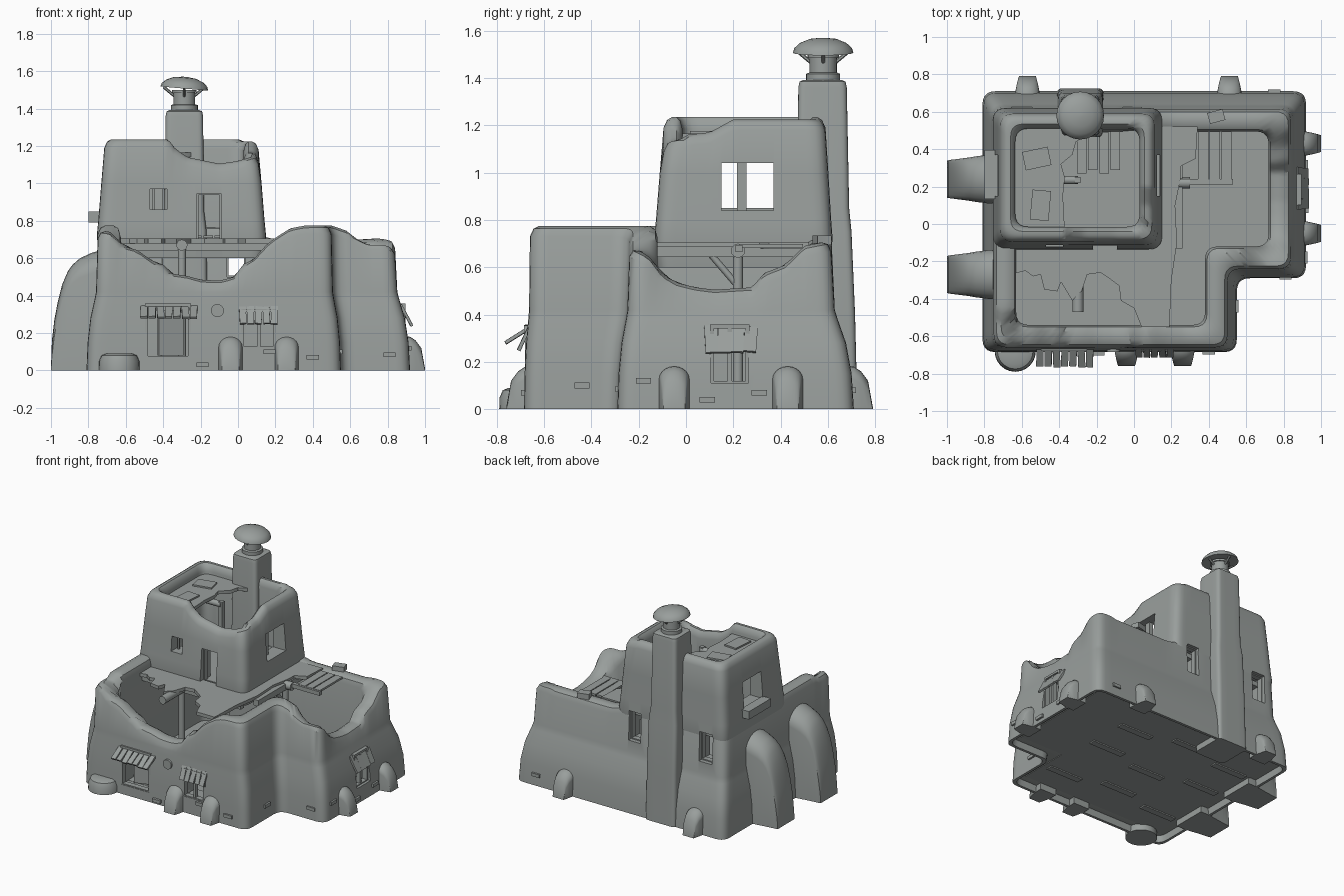
import bpy, bmesh, math, random
from mathutils import Matrix, Vector

random.seed(4)
cube = bpy.data.objects.get("Cube")
if cube:
    bpy.data.objects.remove(cube, do_unlink=True)

clay = bpy.data.materials.new("grey clay")
clay.use_nodes = True
clay.diffuse_color = (0.32, 0.345, 0.335, 1)
clay.node_tree.nodes["Principled BSDF"].inputs["Base Color"].default_value = clay.diffuse_color

FRONT, RIGHT, BACK, LEFT = 0, 90, 180, -90


def side(angle):
    return Matrix.Rotation(math.radians(angle), 4, 'Z')


def finish(bm, name, matrix=Matrix(), smooth=35):
    bmesh.ops.transform(bm, matrix=matrix, verts=bm.verts)
    bmesh.ops.recalc_face_normals(bm, faces=bm.faces)
    mesh = bpy.data.meshes.new(name)
    bm.to_mesh(mesh)
    bm.free()
    mesh.materials.append(clay)
    ob = bpy.data.objects.new(name, mesh)
    bpy.context.collection.objects.link(ob)
    if smooth:
        bpy.ops.object.select_all(action='DESELECT')
        ob.select_set(True)
        bpy.context.view_layer.objects.active = ob
        bpy.ops.object.shade_smooth_by_angle(angle=math.radians(smooth))
    return ob


def loft(name, rings, wrap=False, matrix=Matrix()):
    bm = bmesh.new()
    rows = [[bm.verts.new(p) for p in r] for r in rings]
    pairs = list(zip(rows, rows[1:])) + ([(rows[-1], rows[0])] if wrap else [])
    for a, b in pairs:
        for i in range(len(a)):
            j = (i + 1) % len(a)
            bm.faces.new((a[i], a[j], b[j], b[i]))
    if not wrap:
        bm.faces.new(rows[0])
        bm.faces.new(rows[-1])
    return finish(bm, name, matrix)


def box(name, size, loc, rot=(0, 0, 0), matrix=Matrix()):
    bm = bmesh.new()
    bmesh.ops.create_cube(bm, size=1)
    turn = Matrix.Translation(loc)
    for axis, a in zip('XYZ', rot):
        turn = turn @ Matrix.Rotation(math.radians(a), 4, axis)
    return finish(bm, name, matrix @ turn @ Matrix.Diagonal((*size, 1)), 0)


def rod(name, a, b, r, sides=12):
    a, b = Vector(a), Vector(b)
    bm = bmesh.new()
    bmesh.ops.create_cone(bm, cap_ends=True, segments=sides, radius1=r, radius2=r, depth=(b - a).length)
    turn = (b - a).to_track_quat('Z', 'Y').to_matrix().to_4x4()
    return finish(bm, name, Matrix.Translation((a + b) / 2) @ turn)


def slab(name, pts, z0, z1):
    return loft(name, [[(x, y, z) for x, y in pts] for z in (z0, z1)])


def inset(poly, d):
    out = []
    for i, p in enumerate(poly):
        u = (p - poly[i - 1]).normalized()
        v = (poly[(i + 1) % len(poly)] - p).normalized()
        n, m = Vector((-u.y, u.x)), Vector((-v.y, v.x))
        out.append(p + (n + m) * d / (1 + n.dot(m)))
    return out


def rounded(poly, r=0.07, steps=30):
    """Outline with curved corners and evenly divided sides."""
    pts = []
    for i, p in enumerate(poly):
        prev, nxt = poly[i - 1], poly[(i + 1) % len(poly)]
        a, b = p + (prev - p).normalized() * r, p + (nxt - p).normalized() * r
        pts += [a.lerp(p, t).lerp(p.lerp(b, t), t) for t in (0, .2, .4, .6, .8, 1)]
        end = nxt + (p - nxt).normalized() * r
        pts += [b.lerp(end, k / steps) for k in range(1, steps)]
    return pts


def interp(keys, t):
    for (a, h), (b, g) in zip(keys, keys[1:]):
        if t <= b:
            return h + (g - h) * max(0, t - a) / (b - a)
    return keys[-1][1]


def wall(name, low, top, section, height):
    """Hollow wall; section rows are lean, inset, z offset, share of rim height."""
    low, top = [Vector(p) for p in low], [Vector(p) for p in top]
    rings = []
    for lean, d, z, share in section:
        line = rounded(inset([a.lerp(b, lean) for a, b in zip(low, top)], d))
        rings.append([(p.x, p.y, z + share * height(p.x, p.y)) for p in line])
    return loft(name, rings, wrap=True)


def cut(target, openings):
    bm = bmesh.new()
    for angle, u, dist, z, w, h in openings:
        bmesh.ops.create_cube(bm, size=1, matrix=side(angle) @ Matrix.Translation((u, -dist, z))
                              @ Matrix.Diagonal((w, 0.4, h, 1)))
    cutter = finish(bm, "cutter", smooth=0)
    cutter.hide_render = True
    mod = target.modifiers.new("openings", 'BOOLEAN')
    mod.operation, mod.solver, mod.object = 'DIFFERENCE', 'EXACT', cutter
    bpy.context.view_layer.objects.active = target
    bpy.ops.object.modifier_apply(modifier=mod.name)
    bpy.data.objects.remove(cutter, do_unlink=True)


# Lower storey with broken rim
FRONT_RIM = [(-.75, .75), (-.68, .74), (-.62, .665), (-.54, .645), (-.48, .6), (-.45, .58), (-.4, .565),
             (-.37, .52), (-.27, .505), (-.2, .485), (-.1, .48), (-.02, .5), (.03, .57), (.08, .59),
             (.15, .67), (.2, .71), (.28, .76), (.36, .775)]
RIGHT_RIM = [(-.24, .69), (-.16, .65), (-.1, .57), (-.04, .535), (.04, .515), (.12, .505), (.28, .515),
             (.33, .575), (.42, .61), (.5, .69), (.6, .71)]


def lower_rim(x, y):
    if y < -.5:
        return interp(FRONT_RIM, x)
    if x > .37 and y < 0:
        notch = interp([(.5, .775), (.6, .74), (.84, .69)], x)
        return interp([(.58, notch), (.7, interp(RIGHT_RIM, y))], x)
    if x > .69:
        return interp(RIGHT_RIM, y)
    return interp([(-.1, interp([(-.58, .75), (-.45, .775)], y)), (.2, .7)], x)


def ell(x0, x1, x2, y0, y1, y2):
    return [(x0, y0), (x1, y0), (x1, y1), (x2, y1), (x2, y2), (x0, y2)]


BASE = ell(-.81, .55, .92, -.685, -.29, .71)
lower = wall("lower_walls", BASE, ell(-.75, .5, .84, -.66, -.24, .615),
             [(0, 0, 0, 0), (.1, 0, .15, 0), (.35, 0, .28, 0), (.72, 0, .38, 0), (.85, 0, .42, 0),
              (1, 0, -.045, 1), (1, .015, -.012, 1), (1, .04, 0, 1), (1, .085, 0, 1), (1, .11, -.015, 1),
              (1, .12, -.05, 1), (1, .12, .07, 0), (0, .1, .05, 0), (0, .025, .05, 0), (0, .02, 0, 0)], lower_rim)
cut(lower, [(FRONT, -.375, .6, .21, .23, .28), (FRONT, .11, .6, .22, .17, .2),
            (RIGHT, .185, .82, .23, .16, .24), (BACK, .01, .6, .61, .1, .22), (BACK, .6, .6, .61, .11, .22)])


# Upper room with a collapsed corner
def upper_rim(x, y):
    if y < .005:
        return interp([(-.37, 1.235), (-.35, 1.2), (-.32, 1.175), (-.27, 1.14), (-.1, 1.105), (0, 1.12),
                       (.1, 1.15)], x)
    if x > .01:
        return interp([(-.1, 1.15), (.1, 1.17), (.2, 1.225)], y)
    return 1.235


def rect(x0, x1, y0, y1):
    return [(x0, y0), (x1, y0), (x1, y1), (x0, y1)]


upper = wall("upper_walls", rect(-.755, .15, -.135, .62), rect(-.715, .11, -.095, .59),
             [(0, .014, .6, 0), (0, 0, .72, 0), (.2, 0, .8, 0), (.6, 0, 1, 0), (1, 0, -.045, 1),
              (1, .015, -.012, 1), (1, .035, 0, 1), (1, .055, 0, 1), (1, .07, -.015, 1), (1, .08, -.05, 1),
              (1, .08, .6, 0)], upper_rim)
cut(upper, [(FRONT, -.425, .1, .915, .09, .11), (FRONT, -.155, .1, .8, .13, .29), (RIGHT, .26, .12, .94, .22, .2),
            (LEFT, -.26, .72, .94, .22, .2), (BACK, .01, .6, .61, .1, .22), (BACK, .6, .6, .61, .11, .22)])

# Floors and broken roofs
slab("ground_floor", [tuple(p) for p in inset([Vector(p) for p in BASE], .08)], .045, .072)
for i in range(9):
    box("floor_board", (.28, .05, .012), (-.55 + i % 3 * .42, -.4 + i // 3 * .38 + i % 2 * .08, .042))
slab("upper_floor", rect(-.68, .08, -.08, .55), .665, .7)
slab("terrace", [(-.66, -.1), (-.66, -.27), (-.58, -.25), (-.54, -.28), (-.5, -.27), (-.48, -.35), (-.41, -.36),
                 (-.39, -.31), (-.33, -.41), (-.28, -.36), (-.25, -.27), (-.18, -.26), (-.12, -.3), (-.08, -.33),
                 (-.07, -.41), (0, -.45), (.04, -.55), (.19, -.55), (.2, -.3), (.23, -.1), (.22, .1),
                 (.25, .25), (.25, .31), (.33, .35), (.34, .52), (.1, .52), (.1, -.1)], .68, .705)
slab("upper_roof", [(-.66, -.04), (-.37, -.04), (-.38, .15), (-.37, .25), (-.39, .32), (-.33, .37), (-.31, .44),
                    (-.24, .48), (-.2, .54), (-.66, .54)], 1.14, 1.165)
box("roof_patch", (.14, .1, .012), (-.52, .35, 1.17), (0, 0, 12))
box("roof_patch", (.1, .16, .012), (-.5, .1, 1.17), (0, 0, -5))
box("loose_brick", (.085, .06, .04), (.44, .575, .715), (0, 0, 15))
for i in range(4):
    box("loose_plank", (.05, .22, .015), (-.28 + i * .06, .38 + i % 2 * .02, .715))
    if i < 3:
        box("wing_plank", (.055, .27, .015), (.37 + i * .062, .36, .69))

# Timber frame under the roofs
box("front_beam", (.86, .04, .045), (-.24, -.22, .665))
box("side_beam", (.04, .66, .045), (.24, .2, .665))
box("wing_beam", (.28, .03, .03), (.39, .225, .68))
for name, tip, end, post in (("front", (-.3, -.47, .67), (-.3, -.05, .67), (-.3, -.24)),
                             ("wing", (.3, .22, .67), (-.05, .22, .67), (.24, .22))):
    rod(name + "_log", tip, end, .03)
    rod(name + "_post", (*post, .07), (*post, .67), .022)
rod("wing_brace", (.24, .22, .52), (.24, .1, .66), .014)
box("upper_post", (.03, .03, .45), (-.3, .235, .92))
rod("upper_beam", (-.66, .235, 1.12), (-.3, .235, 1.12), .022)


# Buttresses with arched sections
def buttress(angle, u, dist, rows):
    rings = []
    for d, w, h in rows:
        rise = min(w * .85, h)
        arc = [(w * math.cos(math.pi * k / 10), h - rise * (1 - math.sin(math.pi * k / 10))) for k in range(11)]
        rings.append([(u + x, -dist - d, z) for x, z in [(w, 0)] + arc + [(-w, 0)]])
    loft("buttress", rings, matrix=side(angle))


SMALL = [(0, .068, .185), (.07, .064, .18), (.1, .058, .16), (.13, .051, .12), (.15, .045, .01)]
LARGE = [(0, .13, .645), (.06, .13, .63), (.125, .122, .6), (.165, .115, .565), (.19, .112, .53), (.22, .108, .46),
         (.243, .105, .37), (.262, .103, .27), (.275, .1, .16), (.28, .1, .01)]
for angle, u, dist in ((FRONT, -.04, .61), (FRONT, .26, .61), (RIGHT, -.05, .85), (RIGHT, .43, .85),
                       (BACK, .57, .64), (BACK, -.51, .64)):
    buttress(angle, u, dist, SMALL)
for u in (-.24, .27):
    buttress(LEFT, u, .72, LARGE)


# Window and door frames
def frame(name, angle, u, dist, z, w, h, bars=1):
    m = side(angle)
    for s in (-1, 1):
        box(name + "_jamb", (.016, .04, h), (u + s * w / 2, -dist, z), matrix=m)
        box(name + "_rail", (w + .016, .04, .016), (u, -dist, z + s * h / 2), matrix=m)
    for i in range(bars):
        box(name + "_bar", (.018, .03, h), (u + w * ((i + 1) / (bars + 1) - .5), -dist, z), matrix=m)


frame("front_door", FRONT, -.375, .66, .21, .23, .28, 0)
box("door_panel", (.14, .02, .24), (-.36, -.6, .2), (0, 0, 20))
frame("front_window", FRONT, .11, .66, .22, .17, .2)
frame("right_window", RIGHT, .185, .875, .23, .15, .24)
frame("back_window", BACK, .01, .575, .61, .1, .22, 0)
frame("back_window", BACK, .6, .575, .61, .11, .22, 0)
frame("upper_door", FRONT, -.155, .075, .8, .13, .29, 0)
for x in (-.45, -.4):
    box("upper_window_bar", (.014, .014, .11), (x, -.06, .915))
box("window_mullion", (.03, .04, .22), (.06, .235, .94))
box("window_sill", (.07, .26, .06), (-.765, .265, .82))


# Plank awnings
def awning(angle, u, dist, z, width, count, length, tilt, fill=.86):
    step, r = width / count, math.radians(tilt)
    for i in range(count):
        size = (step * fill, length * random.uniform(.9, 1.05), .014)
        box("awning_plank", size, (u - width / 2 + step * (i + .5), -dist - math.cos(r) * length / 2,
                                   z - math.sin(r) * length / 2),
            (tilt, random.uniform(-5, 5), random.uniform(-4, 4)), side(angle))


awning(FRONT, -.37, .66, .345, .31, 7, .12, 32)
awning(FRONT, .11, .665, .34, .21, 5, .1, 65)
awning(RIGHT, .19, .87, .35, .22, 4, .125, 62, 1)

# Small blocks, porthole and low mound at the base
for angle, u, dist, z in ((FRONT, .4, .682, .07), (FRONT, .17, .685, .1), (FRONT, -.19, .688, .03),
                          (RIGHT, -.44, .545, .1), (RIGHT, -.18, .912, .12), (RIGHT, .09, .918, .04),
                          (RIGHT, .31, .915, .07), (FRONT, .81, .283, .085), (BACK, -.75, .703, .08)):
    box("wall_block", (.065, .03, .024), (u, -dist, z), matrix=side(angle))
rod("porthole", (-.11, -.6, .32), (-.11, -.685, .32), .035, sides=20)


def lathe(name, profile, loc, tilt=0, sides=24):
    rings = [[(r * math.cos(2 * math.pi * k / sides), r * math.sin(2 * math.pi * k / sides), z)
              for k in range(sides)] for r, z in profile]
    loft(name, rings, matrix=Matrix.Translation(loc) @ Matrix.Rotation(math.radians(tilt), 4, 'Y'))


lathe("corner_mound", [(.11, 0), (.108, .05), (.095, .08), (.07, .09), (.01, .09)], (-.635, -.68, 0))

# Chimney with vented cap
rings = []
for z, hx, y0, y1 in ((0, .125, .46, .725), (.4, .122, .46, .715), (.75, .118, .465, .7), (.85, .106, .47, .69),
                      (1.36, .1, .475, .68), (1.385, .095, .48, .675), (1.392, .08, .495, .66)):
    outline = rounded([Vector(p) for p in rect(-.287 - hx, -.287 + hx, y0, y1)], .03, 4)
    rings.append([(p.x, p.y, z) for p in outline])
loft("chimney", rings)
TOP = Vector((-.287, .58, 0))
lathe("chimney_collar", [(.072, 1.38), (.072, 1.418), (.06, 1.423)], TOP)
lathe("chimney_neck", [(.058, 1.4), (.058, 1.485), (.066, 1.485), (.066, 1.5), (.045, 1.5), (.045, 1.41)], TOP)
lathe("chimney_cap", [(.01, .01), (.11, -.005), (.128, -.005), (.122, .015), (.1, .035), (.06, .052), (.01, .058)],
      TOP + Vector((0, 0, 1.512)), 5)
for k in range(4):
    out = Vector((math.cos(k * math.pi / 2), math.sin(k * math.pi / 2), 0))
    rod("cap_strut", TOP + out * .05 + Vector((0, 0, 1.465)), TOP + out * .11 + Vector((0, 0, 1.515)), .008, sides=6)
